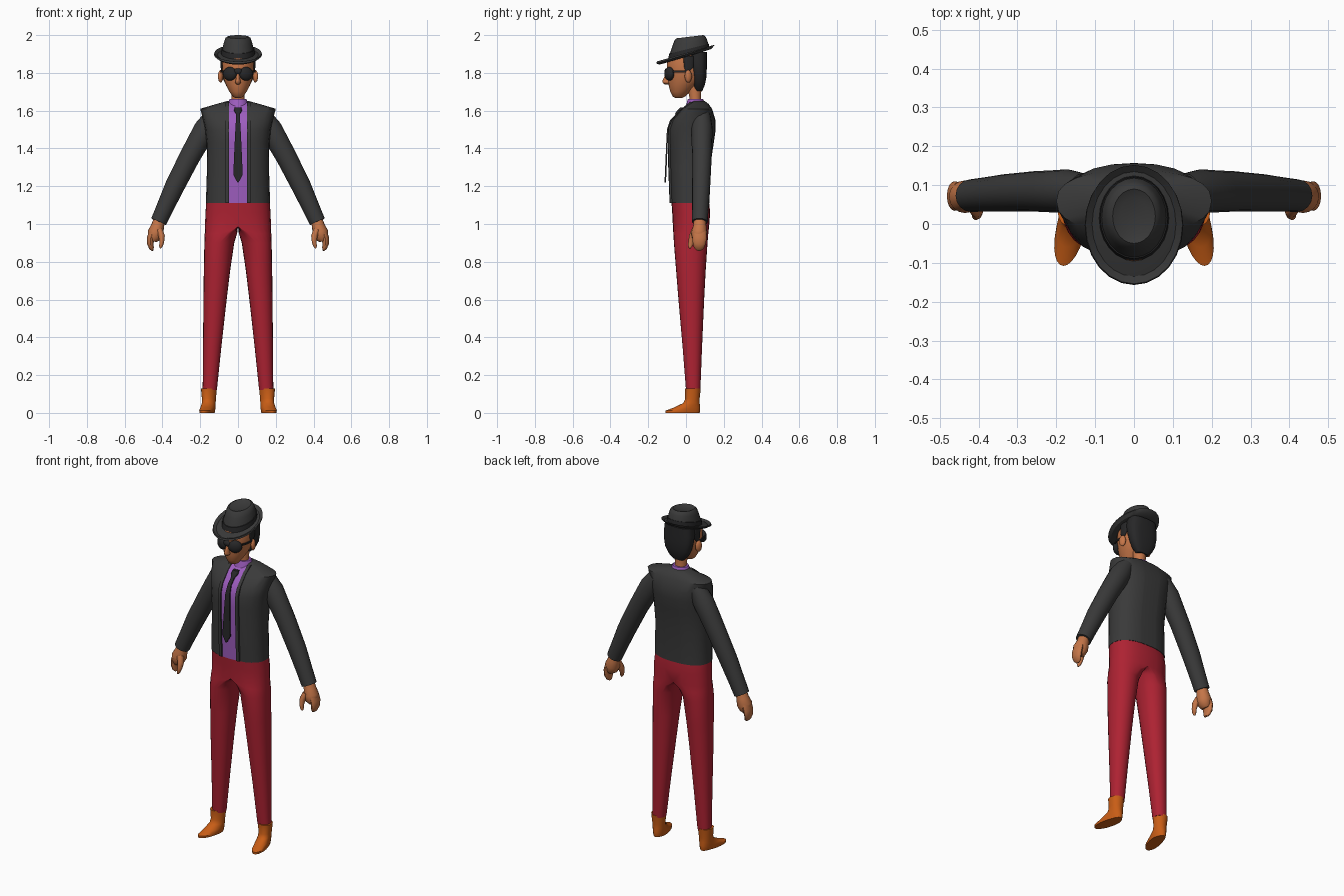
import bpy, bmesh, math
from mathutils import Vector, Matrix

N = 24


def material(name, rgb):
    m = bpy.data.materials.new(name)
    m.diffuse_color = (*rgb, 1)
    return m


CLOTH = material("charcoal cloth", (0.042, 0.042, 0.042))
DARK = material("near black", (0.02, 0.02, 0.021))
SHIRT = material("purple", (0.34, 0.11, 0.52))
RED = material("red", (0.42, 0.016, 0.032))
SKIN = material("skin", (0.56, 0.18, 0.065))
BOOT = material("orange leather", (0.58, 0.11, 0.008))


def finish(name, bm, mats, mirror=False, angle=40):
    bmesh.ops.recalc_face_normals(bm, faces=bm.faces[:])
    me = bpy.data.meshes.new(name)
    bm.to_mesh(me)
    bm.free()
    ob = bpy.data.objects.new(name, me)
    bpy.context.collection.objects.link(ob)
    for m in mats:
        me.materials.append(m)
    if mirror:
        ob.modifiers.new("mirror", 'MIRROR')
    bpy.ops.object.select_all(action='DESELECT')
    ob.select_set(True)
    bpy.context.view_layer.objects.active = ob
    bpy.ops.object.shade_smooth_by_angle(angle=math.radians(angle))
    return ob


def skin_rings(rings):
    """Bridge rings of points and cap both ends."""
    bm = bmesh.new()
    loops = [[bm.verts.new(p) for p in r] for r in rings]
    for a, b in zip(loops, loops[1:]):
        n = len(a)
        for i in range(n):
            j = (i + 1) % n
            bm.faces.new((a[i], a[j], b[j], b[i]))
    bm.faces.new(loops[0][::-1])
    bm.faces.new(loops[-1])
    return bm


def power(v, e):
    return math.copysign(abs(v) ** e, v)


def stack(rows, n=2.0, cx=0.0, skew=0.0):
    """Level cross-sections: z, half width, front y, back y, optional slope."""
    rings = []
    for z, rx, y0, y1, *s in rows:
        ring = []
        for i in range(N):
            a = 2 * math.pi * i / N
            x = rx * power(math.cos(a), 2 / n)
            y = (y0 + y1) / 2 + (y1 - y0) / 2 * power(math.sin(a), 2 / n)
            ring.append((cx + x + skew * min(0, y - 0.03), y, z + (s[0] if s else 0) * y))
        rings.append(ring)
    return skin_rings(rings)


def tube(rows, sides=16):
    """Cross-sections square to a path: x, y, z, side radius, depth radius."""
    pts = [Vector(r[:3]) for r in rows]
    rings = []
    for i, r in enumerate(rows):
        t = pts[min(i + 1, len(pts) - 1)] - pts[max(i - 1, 0)]
        u = Vector((0, 1, 0)).cross(t).normalized()
        v = t.cross(u).normalized()
        rings.append([pts[i] + u * r[3] * math.cos(2 * math.pi * k / sides)
                      + v * r[4] * math.sin(2 * math.pi * k / sides) for k in range(sides)])
    return skin_rings(rings)


# Jacket body, with the shirt front cut in as a strip
bm = stack([(1.11, .17, -.08, .125), (1.3, .164, -.087, .128), (1.43, .166, -.09, .147),
            (1.5, .174, -.09, .157), (1.55, .184, -.072, .156), (1.61, .2, -.02, .138),
            (1.635, .115, .015, .12), (1.65, .06, .03, .1)], n=2.4)
for x in (-.05, .05):
    bmesh.ops.bisect_plane(bm, geom=bm.verts[:] + bm.edges[:] + bm.faces[:],
                           plane_co=(x, 0, 0), plane_no=(1, 0, 0))
for f in bm.faces:
    c = f.calc_center_median()
    if abs(c.x) < .05 and c.y < .03 and 1.12 < c.z < 1.645:
        f.material_index = 1
finish("jacket", bm, [CLOTH, SHIRT])

# Jacket opening edges, following the chest
chest = [(1.112, -.081), (1.3, -.088), (1.45, -.091), (1.51, -.088), (1.55, -.071), (1.61, -.018), (1.645, .025)]
bm = skin_rings([[(x, y + d, z) for x, d in ((.048, -.006), (.066, -.004), (.066, .012), (.048, .012))]
                 for z, y in chest])
finish("jacket_edge", bm, [CLOTH], mirror=True)

# Shirt collar
finish("shirt_collar", stack([(1.61, .055, -.005, .1), (1.645, .052, .005, .098), (1.662, .044, .01, .09)]), [SHIRT])

# Tie blade and knot
blade = [(1.6, .01, -.032), (1.55, .011, -.08), (1.5, .014, -.097), (1.4, .019, -.102),
         (1.26, .025, -.108), (1.22, .003, -.11)]
bm = skin_rings([[(-w, y - .004, z), (w, y - .004, z), (w, y + .004, z), (-w, y + .004, z)]
                 for z, w, y in blade])
finish("tie", bm, [DARK])
finish("tie_knot", stack([(1.58, .01, -.06, -.02), (1.6, .021, -.048, 0), (1.617, .018, -.03, .01)], n=3), [DARK])

# Sleeves
finish("sleeve", tube([(.13, .085, 1.575, .045, .045), (.172, .085, 1.505, .06, .056),
                       (.214, .084, 1.43, .058, .054), (.256, .084, 1.355, .055, .052),
                       (.335, .08, 1.2, .052, .048), (.385, .076, 1.09, .046, .044),
                       (.42, .073, 1.012, .043, .042)]), [CLOTH], mirror=True)

# Hands: palm, fingers, thumb
finish("palm", tube([(.415, .073, 1.03, .03, .03), (.425, .073, .99, .034, .035), (.436, .07, .955, .042, .042),
                     (.444, .068, .925, .034, .036), (.45, .068, .91, .018, .025)]), [SKIN], mirror=True)
finish("fingers", tube([(.452, .072, .96, .02, .036), (.462, .072, .925, .02, .038), (.464, .07, .895, .017, .034),
                        (.458, .068, .872, .013, .026), (.452, .066, .86, .005, .012)]), [SKIN], mirror=True)
finish("thumb", tube([(.415, .05, .965, .018, .022), (.404, .036, .935, .017, .02), (.403, .027, .905, .012, .015),
                      (.408, .022, .885, .01, .012), (.412, .02, .872, .004, .005)]), [SKIN], mirror=True)


# Trousers: half a waist blending down into a leg, mirrored
def trouser_ring(z, t, wide, x0, x1, y0, y1):
    ring = []
    yc, ry = (y0 + y1) / 2, (y1 - y0) / 2
    for i in range(N):
        a = -math.pi / 2 + 2 * math.pi * i / N
        y = yc + ry * power(math.sin(a), .85)
        half = wide * power(max(0, math.cos(a)), .85) if i <= N // 2 else 0
        leg = (x0 + x1) / 2 + (x1 - x0) / 2 * math.cos(a)
        ring.append((half + (leg - half) * t, y, z))
    return ring


rows = [(1.118, 0, .168, 0, .17, -.077, .122), (1.06, 0, .172, 0, .172, -.073, .128),
        (.985, 0, .175, 0, .175, -.069, .122), (.95, .6, .176, .008, .176, -.067, .118),
        (.9, 1, .18, .02, .178, -.064, .114), (.75, 1, .18, .042, .181, -.052, .104),
        (.6, 1, .18, .06, .183, -.04, .096), (.35, 1, .18, .088, .185, -.018, .085),
        (.12, 1, .18, .112, .187, .0, .076)]
bm = skin_rings([trouser_ring(*r) for r in rows])
bmesh.ops.delete(bm, geom=[f for f in bm.faces if all(abs(v.co.x) < 1e-4 for v in f.verts)], context='FACES')
finish("trousers", bm, [RED], mirror=True)

# Boots
finish("boot", stack([(0, .036, -.108, .072), (.012, .038, -.108, .075), (.03, .038, -.06, .075),
                      (.052, .036, -.015, .072), (.075, .037, -.004, .072), (.13, .042, -.006, .078)],
                     cx=.154, skew=-.2), [BOOT], mirror=True)

# Neck and head
finish("neck", stack([(1.6, .04, .015, .09), (1.66, .033, .02, .078), (1.76, .038, .0, .085)]), [SKIN])
finish("head", stack([(1.668, .016, -.058, -.02), (1.675, .028, -.07, -.005), (1.7, .045, -.083, .02),
                      (1.735, .064, -.092, .06), (1.77, .077, -.096, .09), (1.81, .084, -.1, .1),
                      (1.86, .085, -.1, .102), (1.9, .075, -.085, .1)]), [SKIN])

# Hair around the back, with sideburns
finish("hair", stack([(1.705, .035, .05, .086), (1.73, .06, .04, .098), (1.77, .08, .035, .107),
                      (1.82, .09, .025, .11), (1.86, .091, .015, .11), (1.91, .085, .01, .11)], n=2.8), [DARK])
finish("sideburn", stack([(1.805, .004, -.002, .015), (1.83, .008, -.01, .04), (1.89, .008, -.015, .04)],
                         cx=.084), [DARK], mirror=True)


def ball(name, loc, size, mat, turn=0, mirror=False):
    bm = bmesh.new()
    bmesh.ops.create_uvsphere(bm, u_segments=20, v_segments=12, radius=1)
    bmesh.ops.transform(bm, verts=bm.verts[:], matrix=Matrix.Translation(loc)
                        @ Matrix.Rotation(turn, 4, 'Z') @ Matrix.Diagonal((*size, 1)))
    finish(name, bm, [mat], mirror)


# Ears, nose and sunglasses
ball("ear", (.092, .012, 1.782), (.013, .02, .033), SKIN, .4, True)
finish("nose", stack([(1.738, .007, -.112, -.08), (1.746, .015, -.122, -.08), (1.757, .013, -.126, -.08),
                      (1.785, .009, -.112, -.08), (1.81, .006, -.1, -.08)]), [SKIN])
ball("sunglass_lens", (.043, -.088, 1.795), (.039, .022, .036), DARK, .45, True)
ball("sunglass_bridge", (0, -.102, 1.808), (.025, .012, .016), DARK)
finish("sunglass_arm", skin_rings([[(x + d, y, z) for d, z in ((0, 1.803), (.006, 1.803), (.006, 1.813), (0, 1.813))]
                                   for x, y in ((.074, -.07), (.084, -.04), (.088, .02))]), [DARK], mirror=True)

# Hat: tilted brim with a turned-up rim, then band and crown
finish("hat_brim", stack([(1.885, .075, -.085, .1, .3), (1.886, .11, -.14, .132, .3), (1.898, .127, -.157, .15, .31),
                          (1.905, .125, -.154, .152, .29), (1.895, .108, -.135, .135, .29),
                          (1.9, .085, -.09, .115, .29)]), [CLOTH], angle=30)
finish("hat_band", stack([(1.888, .091, -.097, .125, .29), (1.924, .087, -.089, .121, .25)]), [DARK])
finish("hat_crown", stack([(1.89, .088, -.094, .122, .29), (1.925, .083, -.085, .118, .25),
                           (1.96, .074, -.071, .109, .2), (1.982, .066, -.06, .1, .14),
                           (1.989, .055, -.05, .09, .12), (1.98, .035, -.03, .07, .12)]), [CLOTH])
